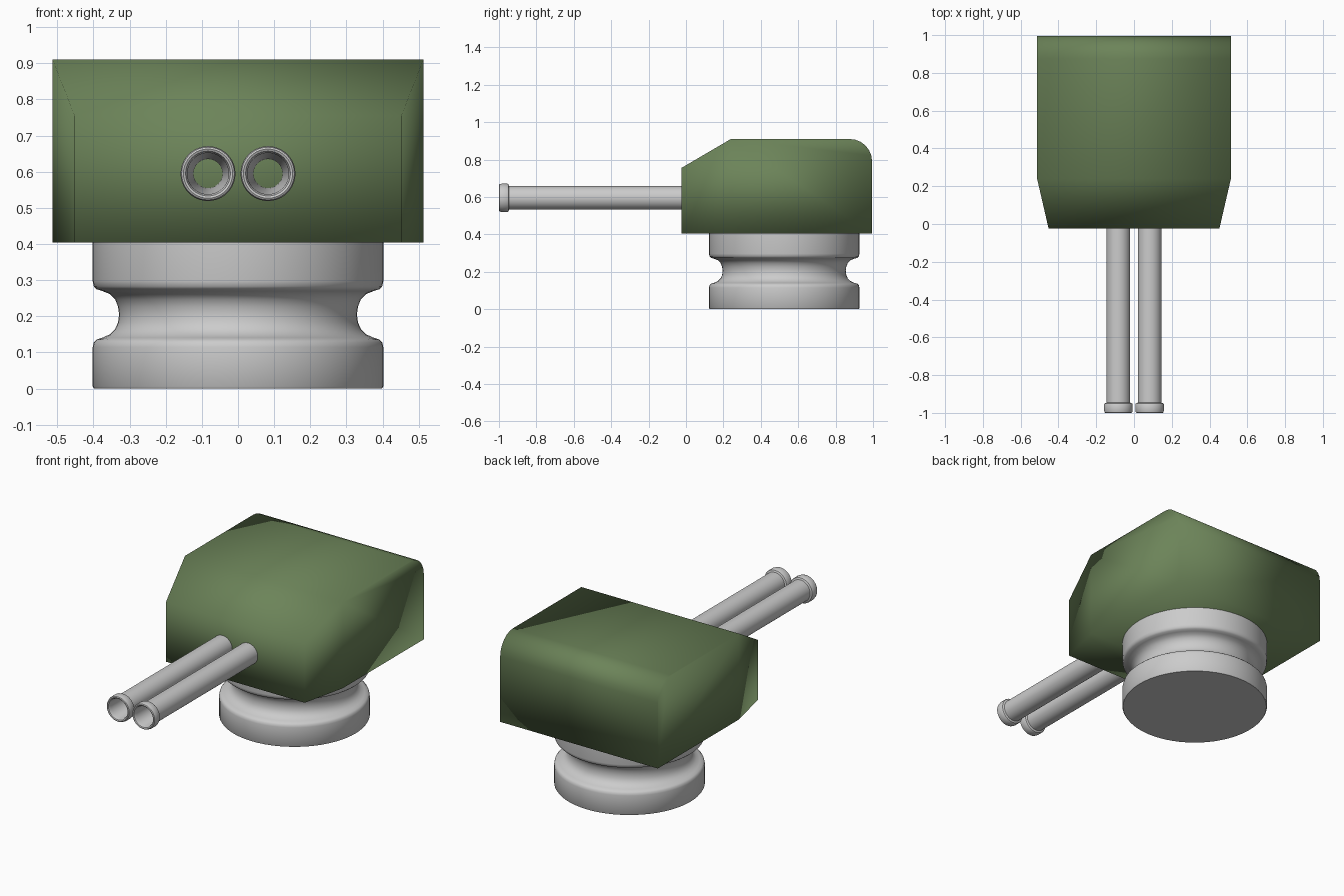
import bpy, bmesh, math
from mathutils import Vector

if "Cube" in bpy.data.objects:
    bpy.data.objects.remove(bpy.data.objects["Cube"])


def finish(bm, name, angle=35):
    bmesh.ops.recalc_face_normals(bm, faces=bm.faces)
    me = bpy.data.meshes.new(name)
    bm.to_mesh(me)
    bm.free()
    ob = bpy.data.objects.new(name, me)
    bpy.context.collection.objects.link(ob)
    bpy.ops.object.select_all(action='DESELECT')
    ob.select_set(True)
    bpy.context.view_layer.objects.active = ob
    bpy.ops.object.shade_smooth_by_angle(angle=math.radians(angle))
    return ob


def lathe(name, profile, place, closed=False, steps=64):
    """Revolve (radius, height) pairs; place() maps the result into the scene."""
    bm = bmesh.new()
    rings = []
    for r, h in profile:
        rings.append([bm.verts.new(place(r * math.cos(2 * math.pi * i / steps),
                                         r * math.sin(2 * math.pi * i / steps), h))
                      for i in range(steps)])
    pairs = list(zip(rings, rings[1:]))
    if closed:
        pairs.append((rings[-1], rings[0]))
    else:
        bm.faces.new(rings[0])
        bm.faces.new(rings[-1])
    for a, b in pairs:
        for i in range(steps):
            j = (i + 1) % steps
            bm.faces.new((a[i], a[j], b[j], b[i]))
    return finish(bm, name)


# Pedestal: round base with a grooved waist
base = [(0.398, 0), (0.402, 0.006), (0.402, 0.115), (0.399, 0.128), (0.391, 0.136),
        (0.375, 0.141), (0.355, 0.15), (0.34, 0.165), (0.332, 0.183), (0.329, 0.205),
        (0.332, 0.227), (0.34, 0.247), (0.355, 0.262), (0.375, 0.27),
        (0.391, 0.275), (0.399, 0.283), (0.402, 0.297), (0.402, 0.412)]
lathe("pedestal", base, lambda x, y, h: Vector((x, 0.525 + y, h)))

# Twin hollow barrels with collared, flared muzzles
barrel = [(0.063, 0.05), (0.063, -0.946), (0.073, -0.95), (0.076, -0.956),
          (0.076, -0.985), (0.073, -0.997), (0.068, -1.0), (0.062, -0.997),
          (0.057, -0.98), (0.04, -0.05), (0.04, 0.05)]
for side, name in ((-1, "barrel_left"), (1, "barrel_right")):
    lathe(name, barrel,
          lambda x, z, y, s=side: Vector((s * 0.083 + x, y, 0.595 + z)),
          closed=True, steps=40)

# Turret housing: (y, z, half width) profile with a sloped, tapered nose
shape = [(-0.025, 0.405, 0.452), (-0.025, 0.755, 0.452), (0.24, 0.91, 0.513),
         (0.995, 0.91, 0.513), (0.995, 0.405, 0.513), (0.24, 0.405, 0.513)]
bm = bmesh.new()
left = [bm.verts.new((-w, y, z)) for y, z, w in shape]
right = [bm.verts.new((w, y, z)) for y, z, w in shape]
for i in range(6):
    j = (i + 1) % 6
    bm.faces.new((left[i], left[j], right[j], right[i]))
for v in (left, right):
    bm.faces.new((v[0], v[1], v[2], v[5]))
    bm.faces.new((v[5], v[2], v[3], v[4]))
weight = bm.edges.layers.float.new("bevel_weight_edge")
for e in bm.edges:
    if e.calc_face_angle() > math.radians(18):
        e[weight] = 0.6
bm.edges.get((left[3], right[3]))[weight] = 1.0
housing = finish(bm, "turret_housing", 180)
bev = housing.modifiers.new("rounding", 'BEVEL')
bev.limit_method = 'WEIGHT'
bev.width = 0.12
bev.segments = 6
bev.harden_normals = False

mat = bpy.data.materials.new("olive_green")
mat.diffuse_color = (0.15, 0.23, 0.1, 1)
mat.use_nodes = True
mat.node_tree.nodes["Principled BSDF"].inputs["Base Color"].default_value = mat.diffuse_color
housing.data.materials.append(mat)
